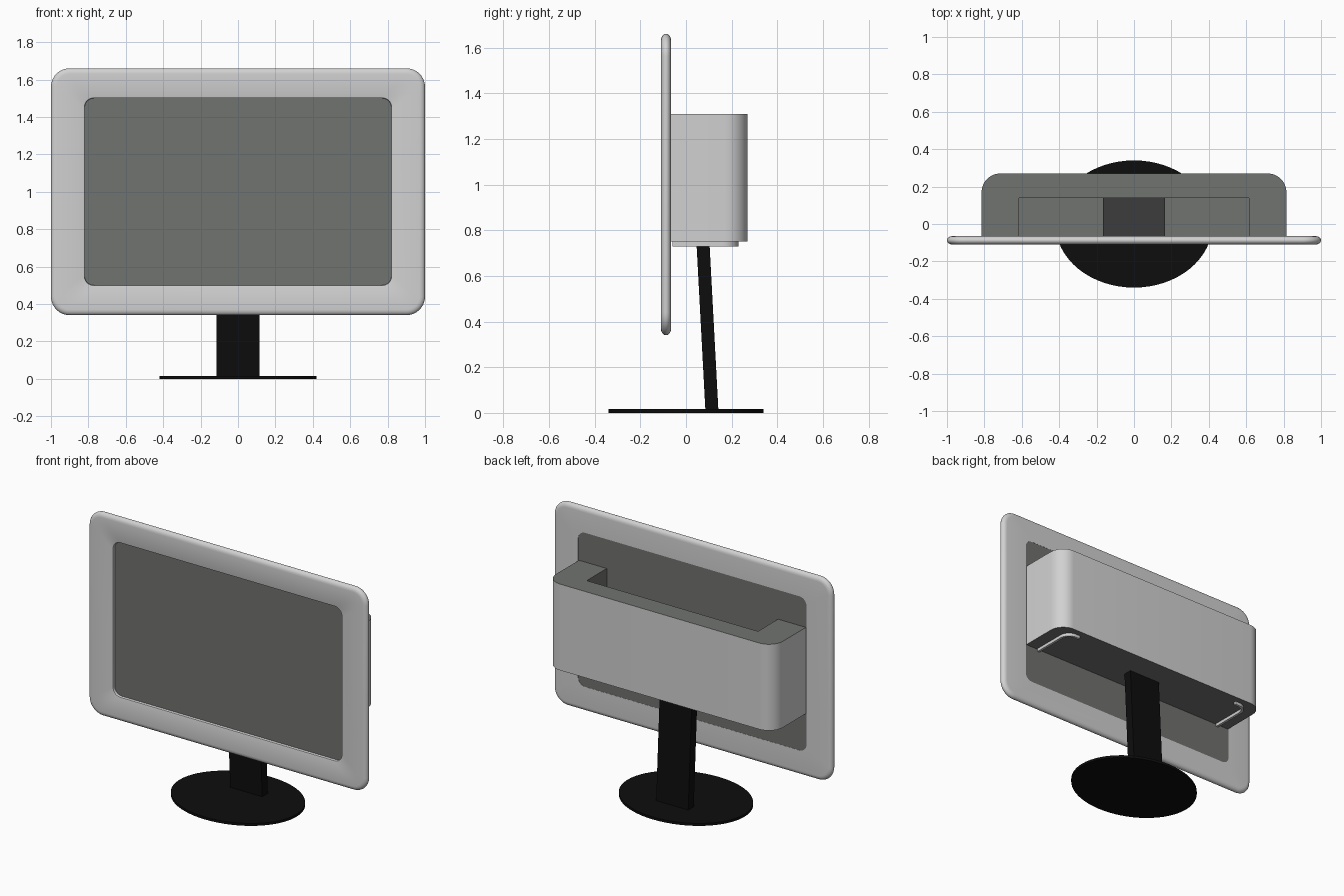
import bpy, bmesh, math
from mathutils import Vector

if "Cube" in bpy.data.objects:
    bpy.data.objects.remove(bpy.data.objects["Cube"])


def material(name, r, g, b):
    m = bpy.data.materials.new(name)
    m.diffuse_color = (r, g, b, 1)
    m.use_nodes = True
    m.node_tree.nodes["Principled BSDF"].inputs["Base Color"].default_value = m.diffuse_color
    return m


LIGHT = material("light_grey", 0.64, 0.64, 0.64)
GREY = material("screen_grey", 0.165, 0.172, 0.162)
DARK = material("dark_grey", 0.045, 0.045, 0.045)
BLACK = material("black", 0.004, 0.004, 0.004)


def finish(bm, name, mats, rule=None):
    bmesh.ops.recalc_face_normals(bm, faces=bm.faces)
    bm.normal_update()
    if rule:
        for f in bm.faces:
            f.material_index = rule(f)
    me = bpy.data.meshes.new(name)
    bm.to_mesh(me)
    bm.free()
    ob = bpy.data.objects.new(name, me)
    bpy.context.collection.objects.link(ob)
    for m in mats:
        me.materials.append(m)
    bpy.ops.object.select_all(action='DESELECT')
    ob.select_set(True)
    bpy.context.view_layer.objects.active = ob
    bpy.ops.object.shade_smooth_by_angle(angle=math.radians(35))
    return ob


def arc(cx, cy, r, a0, a1, n=10):
    return [(cx + r * math.cos(math.radians(a0 + (a1 - a0) * i / n)),
             cy + r * math.sin(math.radians(a0 + (a1 - a0) * i / n))) for i in range(n + 1)]


def rounded_rect(hx, hz, r):
    pts = []
    for sx, sz, a in ((1, 1, 0), (-1, 1, 90), (-1, -1, 180), (1, -1, 270)):
        pts += arc(sx * (hx - r), sz * (hz - r), r, a, a + 90)
    return pts


def loft(bm, rings, close):
    vs = [[bm.verts.new(p) for p in ring] for ring in rings]
    n = len(vs[0])
    for k in range(len(vs) if close else len(vs) - 1):
        a, b = vs[k], vs[(k + 1) % len(vs)]
        for i in range(n):
            bm.faces.new((a[i], a[(i + 1) % n], b[(i + 1) % n], b[i]))
    if not close:
        bm.faces.new(vs[0])
        bm.faces.new(vs[-1])


def prism(name, outline, z0, z1, mats, rule=None, shift=0.0):
    """Extrude an xy outline from z0 to z1, moved by shift in y at the top."""
    bm = bmesh.new()
    loft(bm, [[(x, y, z0) for x, y in outline],
              [(x, y + shift, z1) for x, y in outline]], False)
    return finish(bm, name, mats, rule)


def rect(x, y0, y1):
    return [(-x, y0), (x, y0), (x, y1), (-x, y1)]


# Bezel frame: rounded outer rim, small rounding at the screen opening
ZC, YC, T = 1.0, -0.0875, 0.0225
bm = bmesh.new()
rings = []
for i in range(13):
    a = math.radians(-90 + 15 * i)
    inset = 0.03 * (1 - math.cos(a))
    rings.append([(x, YC - T * math.sin(a), ZC + z)
                  for x, z in rounded_rect(1 - inset, 0.66 - inset, 0.10 - inset)])
for grow, y in ((0.008, YC - T), (0.002, YC - T + 0.002), (0, YC - T + 0.008), (0, YC + T)):
    rings.append([(x, y, ZC + z) for x, z in rounded_rect(0.82 + grow, 0.5 + grow, 0.05 + grow)])
loft(bm, rings, True)
finish(bm, "bezel_frame", [LIGHT])

# Screen panel, set back in the bezel
bm = bmesh.new()
loft(bm, [[(x, y, ZC + z) for x, z in rounded_rect(0.822, 0.502, 0.05)]
          for y in (-0.092, -0.066)], False)
finish(bm, "screen", [GREY])

# Rear housing: U-shaped body, light outer walls, grey top, bottom and recess
W, Y0, Y1, R, NX, NY = 0.815, -0.07, 0.27, 0.10, 0.615, 0.14
outline = [(NX, Y0), (W, Y0)] + arc(W - R, Y1 - R, R, 0, 90) \
    + arc(-W + R, Y1 - R, R, 90, 180) + [(-W, Y0), (-NX, Y0), (-NX, NY), (NX, NY)]


def housing_rule(f):
    c = f.calc_center_median()
    recess = abs(c.x) < NX + 0.01 and c.y < NY + 0.01
    return 1 if abs(f.normal.z) > 0.5 or recess else 0


prism("rear_housing", outline, 0.75, 1.31, [LIGHT, GREY], housing_rule)
prism("recess_floor", rect(NX, Y0, NY), 0.75, 0.775, [GREY])
prism("mount_block", rect(0.165, Y0, NY), 0.77, 0.95, [DARK])

# Thin curved lips under both ends of the housing
for s, side in ((1, "right"), (-1, "left")):
    outer = [(0.73, -0.06)] + arc(0.66, 0.16, 0.07, 0, 90) + [(0.63, 0.23)]
    inner = [(0.63, 0.214)] + arc(0.66, 0.16, 0.054, 90, 0) + [(0.714, -0.06)]
    prism("bottom_lip_" + side, [(s * x, y) for x, y in outer + inner], 0.73, 0.752, [LIGHT])

# Stand: leaning neck on an oval base
prism("stand_neck", rect(0.115, 0.085, 0.142), 0.01, 0.76, [BLACK], shift=-0.04)
oval = [(0.42 * math.cos(2 * math.pi * i / 64), 0.34 * math.sin(2 * math.pi * i / 64))
        for i in range(64)]
prism("stand_base", oval, 0.0, 0.016, [BLACK])
